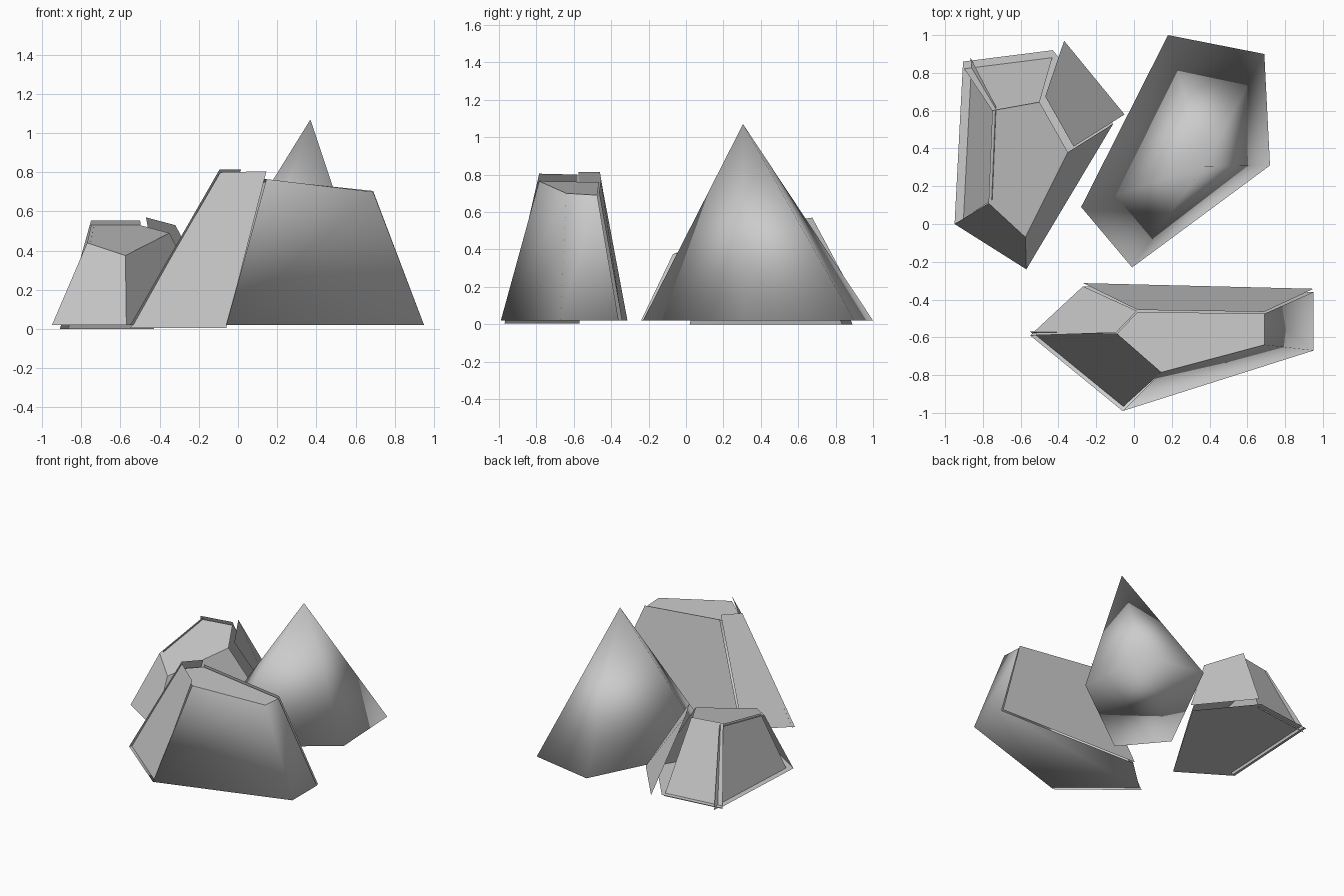
import bpy
from mathutils import Vector

if "Cube" in bpy.data.objects:
    bpy.data.objects.remove(bpy.data.objects["Cube"])

BASE_Z = 0.02


def add_object(name, verts, faces, smooth_faces=()):
    mesh = bpy.data.meshes.new(name)
    mesh.from_pydata([tuple(v) for v in verts], [], faces)
    for i in smooth_faces:
        mesh.polygons[i].use_smooth = True
    obj = bpy.data.objects.new(name, mesh)
    bpy.context.collection.objects.link(obj)
    return obj


def slab_rock(name, base, top, shifts, smooth=False):
    """Five-sided rock; sides listed in shifts are loose slabs moved by
    (bottom shift, top shift), the others share the ring corners."""
    n = len(base)
    verts = [Vector((x, y, BASE_Z)) for x, y in base] + [Vector(p) for p in top]
    faces = [list(range(n - 1, -1, -1))]
    smooth_ids = [0] if smooth else []
    for i in range(n):
        j = (i + 1) % n
        quad = [i, j, n + j, n + i]
        if i in shifts:
            low, high = (Vector(s) for s in shifts[i])
            start = len(verts)
            verts += [verts[q] + d for q, d in zip(quad, (low, low, high, high))]
            quad = list(range(start, start + 4))
        elif smooth:
            smooth_ids.append(len(faces))
        faces.append(quad)
    # separate cap so its rim stays crisp
    start = len(verts)
    verts += [Vector(p) for p in top]
    faces.append(list(range(start, start + n)))
    return add_object(name, verts, faces, smooth_ids)


# small rock, back left
slab_rock(
    "small_rock",
    [(-.95, 0), (-.57, -.24), (-.11, .53), (-.43, .92), (-.905, .86)],
    [(-.77, .11, .44), (-.575, -.07, .375), (-.35, .38, .49),
     (-.50, .645, .53), (-.75, .60, .53)],
    {2: ((.06, .05, 0), (.03, .03, .04)),
     3: ((0, -.03, -.02), (0, 0, .025)),
     4: ((.04, .02, -.02), (.02, .02, .015))},
)

# long rock, front
slab_rock(
    "long_rock",
    [(-.55, -.59), (-.06, -.99), (.95, -.67), (.95, -.36), (-.27, -.33)],
    [(-.09, -.58, .76), (.145, -.785, .765), (.69, -.64, .70),
     (.69, -.475, .69), (.02, -.465, .76)],
    {0: ((0, .02, -.015), (0, 0, .04)),
     3: ((0, .017, 0), (0, .01, .015)),
     4: ((0, 0, 0), (-.005, .005, .053))},
    smooth=True,
)

# pointed rock, back right: fully smooth five-sided pyramid
ring = [(-.28, .09), (-.01, -.23), (.72, .31), (.69, .90), (.18, 1.0)]
points = [(x, y, BASE_Z) for x, y in ring] + [(.37, .305, 1.07)]
sides = [[i, (i + 1) % 5, 5] for i in range(5)]
add_object("pointed_rock", points, sides + [[4, 3, 2, 1, 0]], range(6))
